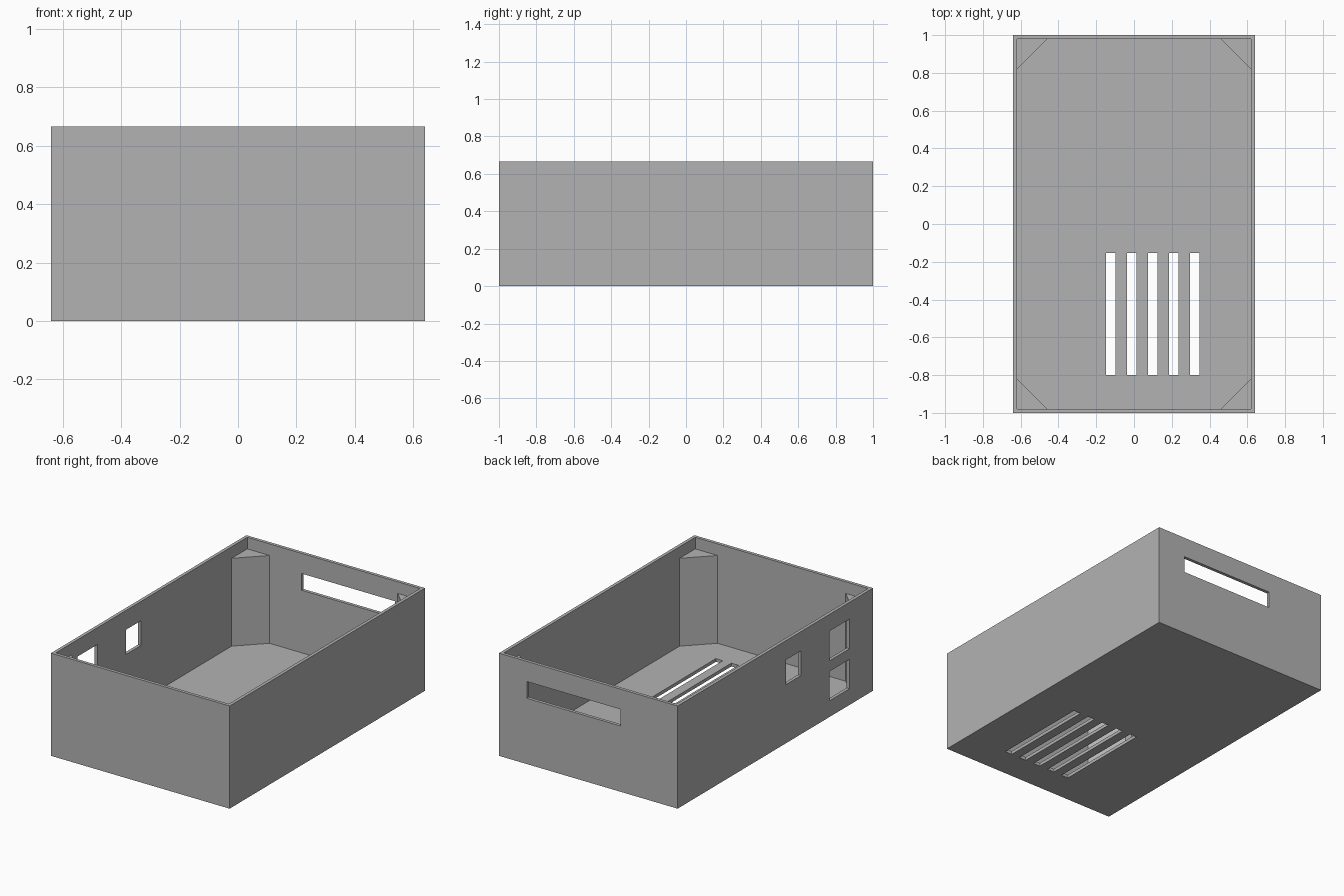
import bpy
import bmesh

cube = bpy.data.objects.get("Cube")
if cube:
    bpy.data.objects.remove(cube, do_unlink=True)

HALF_X, HALF_Y, HEIGHT = 0.64, 1.0, 0.665
WALL = 0.021
IN_X, IN_Y = HALF_X - WALL, HALF_Y - WALL
POST_TOP, POST_LEG = 0.59, 0.16

grey = bpy.data.materials.new("plain grey")
grey.use_nodes = True
grey.diffuse_color = (0.45, 0.45, 0.45, 1)
grey.node_tree.nodes["Principled BSDF"].inputs["Base Color"].default_value = grey.diffuse_color


def prism(name, outline, z0, z1):
    """Extrude a flat outline from z0 up to z1."""
    bm = bmesh.new()
    face = bm.faces.new([bm.verts.new((x, y, z0)) for x, y in outline])
    grown = bmesh.ops.extrude_face_region(bm, geom=[face])["geom"]
    top = [v for v in grown if isinstance(v, bmesh.types.BMVert)]
    bmesh.ops.translate(bm, vec=(0, 0, z1 - z0), verts=top)
    bmesh.ops.recalc_face_normals(bm, faces=bm.faces)
    mesh = bpy.data.meshes.new(name)
    bm.to_mesh(mesh)
    bm.free()
    mesh.materials.append(grey)
    obj = bpy.data.objects.new(name, mesh)
    bpy.context.collection.objects.link(obj)
    return obj


def box(name, x0, x1, y0, y1, z0, z1):
    return prism(name, [(x0, y0), (x1, y0), (x1, y1), (x0, y1)], z0, z1)


# Tray shell, with its cutters
tray = box("tray", -HALF_X, HALF_X, -HALF_Y, HALF_Y, 0, HEIGHT)
cutters = [box("cavity_cutter", -IN_X, IN_X, -IN_Y, IN_Y, WALL, HEIGHT + 0.1)]

# Long slot in the back wall
cutters.append(box("back_slot_cutter", -0.23, 0.44, 0.9, 1.1, 0.426, 0.534))

# Square ports in the right wall: y range, z range
for y0, y1, z0, z1 in [(-0.262, -0.108, 0.38, 0.54),
                       (-0.76, -0.555, 0.364, 0.556),
                       (-0.76, -0.555, 0.105, 0.295)]:
    cutters.append(box("port_cutter", -0.75, -0.55, y0, y1, z0, z1))

# Vent slots in the floor
for i in range(5):
    x = -0.148 + 0.111 * i
    cutters.append(box("vent_cutter", x, x + 0.05, -0.8, -0.153, -0.1, 0.1))

for cutter in cutters:
    cutter.hide_render = True
    mod = tray.modifiers.new(cutter.name, "BOOLEAN")
    mod.operation = "DIFFERENCE"
    mod.solver = "EXACT"
    mod.object = cutter

# Bake the cuts and discard the cutters
evaluated = tray.evaluated_get(bpy.context.evaluated_depsgraph_get())
cut_mesh = bpy.data.meshes.new_from_object(evaluated)
tray.modifiers.clear()
tray.data = cut_mesh
for cutter in cutters:
    bpy.data.objects.remove(cutter, do_unlink=True)

# Triangular corner posts, sunk slightly into walls and floor
SINK = 0.01
for sy, end in [(-1, "front"), (1, "back")]:
    for sx, side in [(1, "left"), (-1, "right")]:
        cx, cy = IN_X + SINK, IN_Y + SINK
        outline = [(cx, cy), (IN_X - POST_LEG, cy), (IN_X - POST_LEG, IN_Y),
                   (IN_X, IN_Y - POST_LEG), (cx, IN_Y - POST_LEG)]
        prism(f"{end}_{side}_post", [(sx * x, sy * y) for x, y in outline],
              SINK, POST_TOP)
